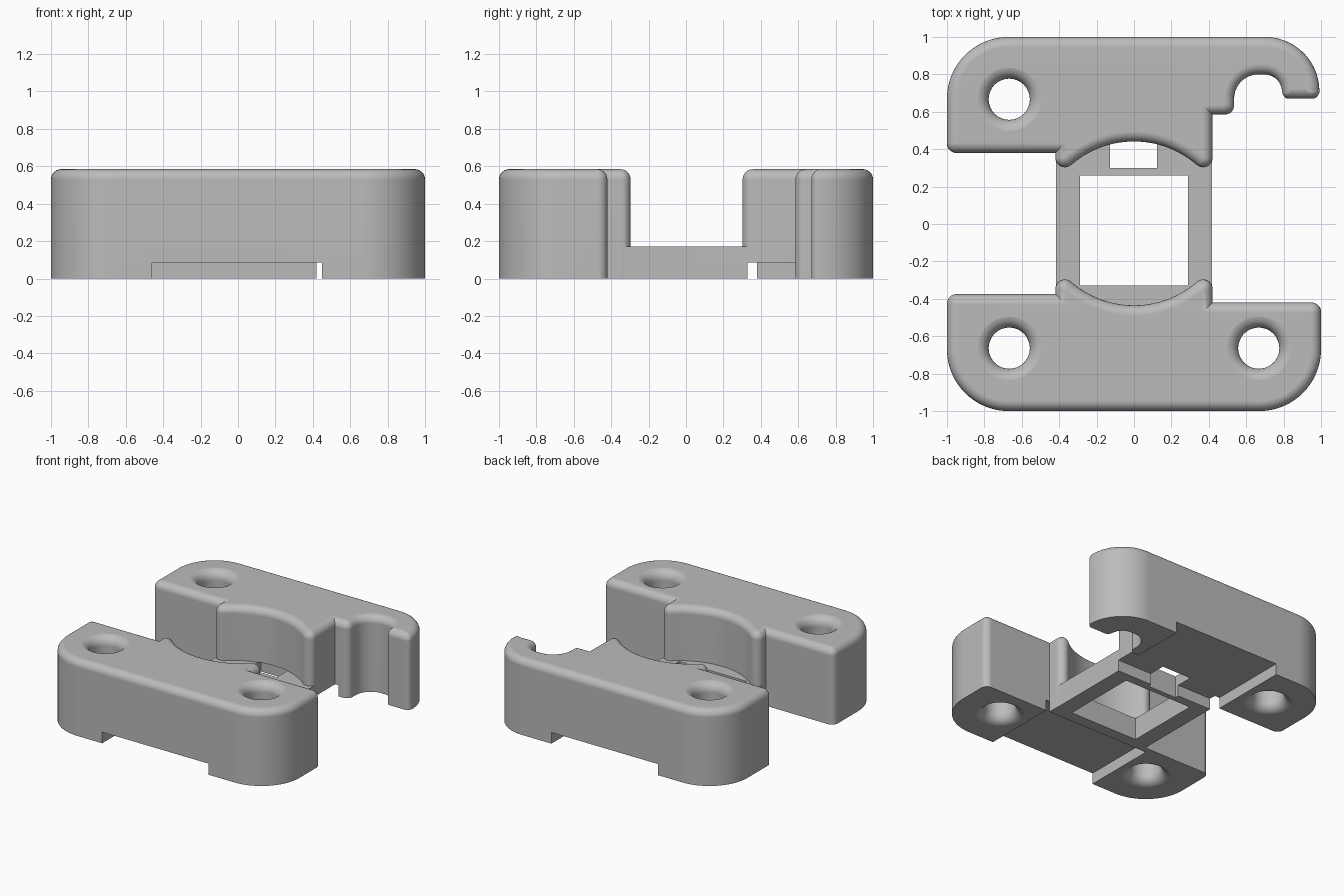
import bpy
import bmesh
from math import sin, cos, pi, acos, tan
from mathutils import Vector

if "Cube" in bpy.data.objects:
    bpy.data.objects.remove(bpy.data.objects["Cube"])

HEIGHT = 0.585
EDGE = 0.055          # rounding of the upper rim
STEPS = 6

grey = bpy.data.materials.new("light grey")
grey.use_nodes = True
grey.diffuse_color = (0.5, 0.5, 0.5, 1)
grey.node_tree.nodes["Principled BSDF"].inputs["Base Color"].default_value = (0.5, 0.5, 0.5, 1)


def make_object(name, bm):
    bmesh.ops.recalc_face_normals(bm, faces=bm.faces[:])
    mesh = bpy.data.meshes.new(name)
    bm.to_mesh(mesh)
    bm.free()
    mesh.materials.append(grey)
    obj = bpy.data.objects.new(name, mesh)
    bpy.context.collection.objects.link(obj)
    return obj


def box(name, x0, x1, y0, y1, z0, z1):
    bm = bmesh.new()
    bmesh.ops.create_cube(bm, size=1)
    for v in bm.verts:
        v.co = ((x0 + x1) / 2 + v.co.x * (x1 - x0),
                (y0 + y1) / 2 + v.co.y * (y1 - y0),
                (z0 + z1) / 2 + v.co.z * (z1 - z0))
    return make_object(name, bm)


def loft(name, rings):
    """Skin closed rings of equal length and cap both ends."""
    bm = bmesh.new()
    loops = [[bm.verts.new(p) for p in ring] for ring in rings]
    n = len(loops[0])
    for a, b in zip(loops, loops[1:]):
        for i in range(n):
            j = (i + 1) % n
            bm.faces.new((a[i], a[j], b[j], b[i]))
    bm.faces.new(loops[0][::-1])
    bm.faces.new(loops[-1])
    return make_object(name, bm)


def outline(corners, d):
    """Rounded counter-clockwise outline, moved inwards by d."""
    pts = []
    n = len(corners)
    for i, (x, y, radius) in enumerate(corners):
        p = Vector((x, y))
        u = (p - Vector(corners[i - 1][:2])).normalized()
        w = (Vector(corners[(i + 1) % n][:2]) - p).normalized()
        nu, nw = Vector((-u.y, u.x)), Vector((-w.y, w.x))
        p = p + (nu + nw) * (d / (1 + nu.dot(nw)))
        if radius == 0:
            pts.append(p)
            continue
        convex = u.x * w.y - u.y * w.x > 0
        r = max(radius - d, 0.003) if convex else radius + d
        turn = acos(u.dot(w))
        start = p - u * (r * tan(turn / 2))
        side = nu if convex else -nu
        count = 24 if radius > 0.25 else 10
        for k in range(count + 1):
            a = turn * k / count
            pts.append(start + u * (r * sin(a)) + side * (r * (1 - cos(a))))
    return pts


def rounded_block(name, corners):
    levels = [(0, 0)]
    for k in range(STEPS + 1):
        a = pi / 2 * k / STEPS
        levels.append((EDGE * (1 - cos(a)), HEIGHT - EDGE * (1 - sin(a))))
    return loft(name, [[(p.x, p.y, z) for p in outline(corners, d)] for d, z in levels])


def hole_cutter(x, y, r=0.11, f=0.07, sides=48):
    """Round bore that flares at both ends."""
    flare = [(r + f * (1 - cos(pi / 2 * k / 8)), HEIGHT + 0.001 - f * (1 - sin(pi / 2 * k / 8)))
             for k in range(9)]
    flare.append((r + f, HEIGHT + 0.1))
    profile = [(q, HEIGHT - z) for q, z in reversed(flare)] + flare
    return loft("hole_cutter", [[(x + q * cos(2 * pi * i / sides), y + q * sin(2 * pi * i / sides), z)
                                 for i in range(sides)] for q, z in profile])


def combine(obj, others, operation):
    """Apply booleans and delete the used parts."""
    for other in others:
        mod = obj.modifiers.new("boolean", 'BOOLEAN')
        mod.operation = operation
        mod.solver = 'EXACT'
        mod.object = other
    deps = bpy.context.evaluated_depsgraph_get()
    mesh = bpy.data.meshes.new_from_object(obj.evaluated_get(deps))
    obj.modifiers.clear()
    obj.data = mesh
    for other in others:
        bpy.data.objects.remove(other)


# Front block with a concave saddle between two ears
body = rounded_block("clamp_body", [
    (-1, -1, 0.33), (1, -1, 0.33), (1, -0.42, 0.05), (0.42, -0.42, 0),
    (0.42, -0.244, 0.05), (0, -0.572, 0.51), (-0.42, -0.244, 0.05),
    (-0.42, -0.375, 0), (-1, -0.375, 0.05)])

# Rear block with the open hook at its left end
rear_block = rounded_block("rear_block", [
    (-1, 0.38, 0.05), (-0.42, 0.38, 0), (-0.42, 0.25, 0.05), (0, 0.58, 0.51),
    (0.42, 0.25, 0.05), (0.42, 0.585, 0), (0.535, 0.585, 0.05), (0.535, 0.8, 0.13),
    (0.775, 0.8, 0.095), (0.8, 0.67, 0.035), (0.99, 0.67, 0.04), (1, 1, 0.29), (-1, 1, 0.33)])

# Low frame joining the blocks, with a square window
frame = box("base_frame", -0.418, 0.418, -0.5, 0.5, 0, 0.17)
combine(frame, [box("window_cutter", -0.29, 0.29, -0.33, 0.26, -0.1, 0.3)], 'DIFFERENCE')
combine(body, [frame, rear_block], 'UNION')

# Underside channels, small rear notch and the three screw holes
combine(body, [
    box("front_channel_cutter", -0.46, 0.45, -1.1, -0.42, -0.1, 0.086),
    box("rear_channel_cutter", -0.46, 0.45, 0.33, 1.1, -0.1, 0.086),
    box("notch_cutter", -0.127, 0.122, 0.3, 0.46, -0.1, 0.171),
    hole_cutter(-0.667, 0.667), hole_cutter(-0.667, -0.664), hole_cutter(0.667, -0.664),
], 'DIFFERENCE')

# Smooth shading with crisp hard edges
bpy.ops.object.select_all(action='DESELECT')
body.select_set(True)
bpy.context.view_layer.objects.active = body
bpy.ops.object.shade_smooth_by_angle(angle=pi / 6)
weighted = body.modifiers.new("weighted_normals", 'WEIGHTED_NORMAL')
weighted.keep_sharp = True
